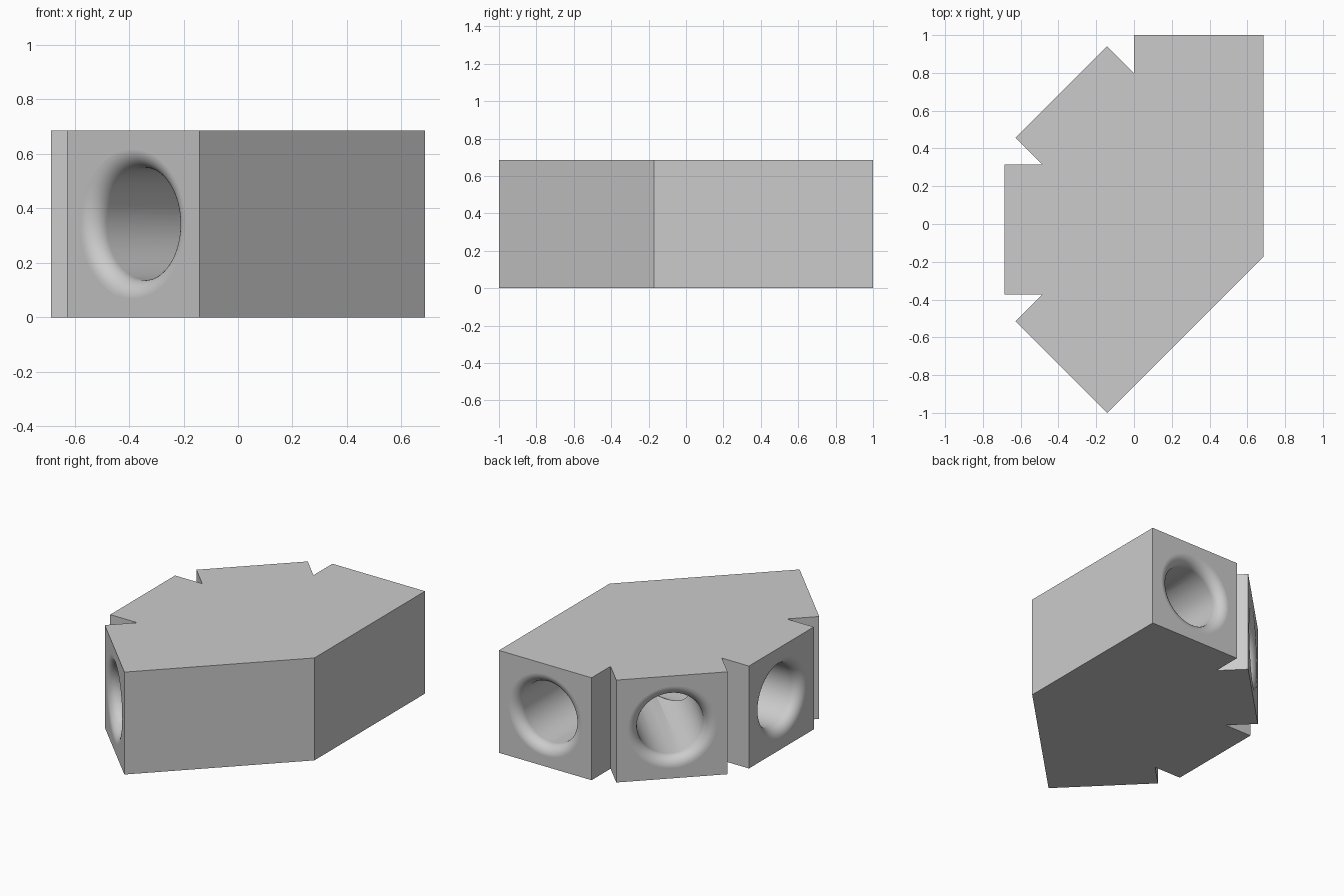
import bpy, bmesh
from math import radians, sin, cos, pi
from mathutils import Matrix, Vector

if "Cube" in bpy.data.objects:
    bpy.data.objects.remove(bpy.data.objects["Cube"], do_unlink=True)

# Four square arms leave one hub point
UNIT = 0.022876          # size of one design unit
HALF = 15 * UNIT         # half width of an arm
REACH = 45 * UNIT        # hub to arm face
BORE = 9 * UNIT
FILLET = 3 * UNIT
HUB = Vector((HALF, 1 - REACH, HALF))
ARMS = [radians(a) for a in (90, 135, 180, 225)]
HALF_STEP = pi / 8

gray = bpy.data.materials.new("light_gray")
gray.use_nodes = True
gray.diffuse_color = (0.6, 0.6, 0.6, 1)
gray.node_tree.nodes["Principled BSDF"].inputs["Base Color"].default_value = gray.diffuse_color


def make_object(name, bm):
    bmesh.ops.recalc_face_normals(bm, faces=bm.faces)
    mesh = bpy.data.meshes.new(name)
    bm.to_mesh(mesh)
    bm.free()
    mesh.materials.append(gray)
    obj = bpy.data.objects.new(name, mesh)
    bpy.context.collection.objects.link(obj)
    return obj


def polar(dist, angle):
    return Vector((dist * cos(angle), dist * sin(angle), 0))


# Block: arm ends joined by notches, closed by the plain back corner
outline = []
for i, a in enumerate(ARMS):
    if i:
        outline.append(polar(HALF / sin(HALF_STEP), a - HALF_STEP))
    side = polar(HALF, a + pi / 2)
    outline += [polar(REACH, a) - side, polar(REACH, a) + side]
outline.append(polar(HALF / cos(HALF_STEP), -HALF_STEP))

bm = bmesh.new()
base = bm.faces.new([bm.verts.new(p + Vector((HUB.x, HUB.y, 0))) for p in outline])
top = bmesh.ops.extrude_face_region(bm, geom=[base])["geom"]
bmesh.ops.translate(bm, vec=(0, 0, 2 * HALF),
                    verts=[v for v in top if isinstance(v, bmesh.types.BMVert)])
block = make_object("junction_block", bm)


# Bore cutter: cylinder with a rounded flare at the mouth
def bore_cutter(index, angle, segments=64, steps=10):
    lip = REACH - FILLET
    profile = [(BORE, -0.001 * index)]
    for k in range(steps + 1):
        t = k / steps * pi / 2
        profile.append((BORE + FILLET * (1 - cos(t)), lip + FILLET * sin(t)))
    profile.append((BORE + FILLET, REACH + FILLET))
    bm = bmesh.new()
    rings = []
    for r, d in profile:
        rings.append([bm.verts.new((d, r * cos(s), r * sin(s)))
                      for s in (2 * pi * j / segments + 0.02 * index for j in range(segments))])
    for lo, hi in zip(rings, rings[1:]):
        for j in range(segments):
            n = (j + 1) % segments
            bm.faces.new((lo[j], lo[n], hi[n], hi[j]))
    bm.faces.new(rings[0])
    bm.faces.new(rings[-1])
    bm.transform(Matrix.Translation(HUB) @ Matrix.Rotation(angle, 4, "Z"))
    cutter = make_object("bore_cutter", bm)
    cutter.hide_render = True
    return cutter


bpy.context.view_layer.objects.active = block
for i, a in enumerate(ARMS):
    cutter = bore_cutter(i, a)
    cut = block.modifiers.new("bore", "BOOLEAN")
    cut.operation = "DIFFERENCE"
    cut.solver = "EXACT"
    cut.object = cutter
    bpy.ops.object.modifier_apply(modifier=cut.name)
    bpy.data.objects.remove(cutter, do_unlink=True)

# Smooth bores, crisp block edges
bpy.ops.object.select_all(action="DESELECT")
block.select_set(True)
bpy.ops.object.shade_smooth_by_angle(angle=radians(30))
normals = block.modifiers.new("flat_face_normals", "WEIGHTED_NORMAL")
normals.keep_sharp = True
